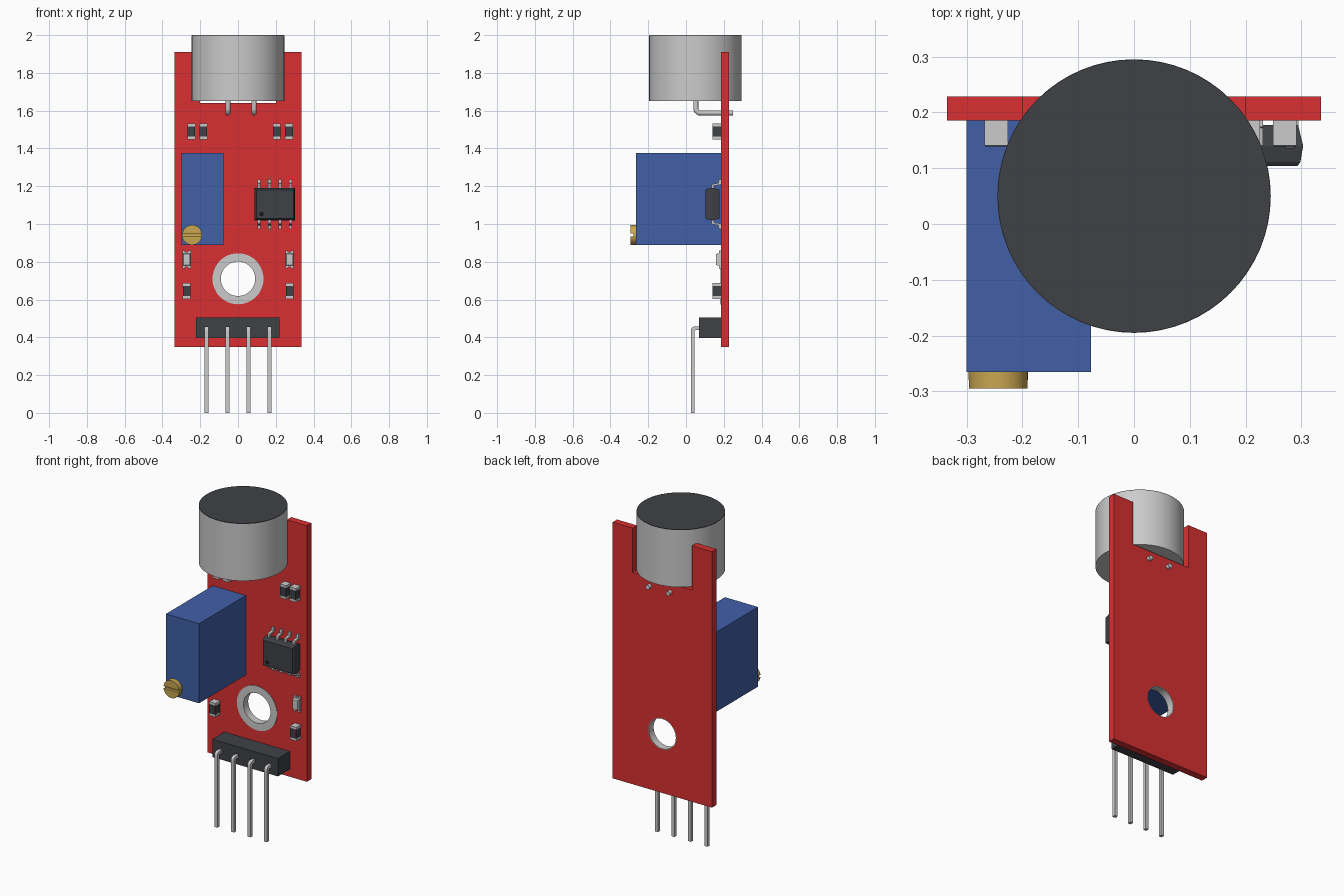
import bpy, bmesh, math
from mathutils import Vector

if "Cube" in bpy.data.objects:
    bpy.data.objects.remove(bpy.data.objects["Cube"])


def material(name, rgb):
    m = bpy.data.materials.new(name)
    m.diffuse_color = (*rgb, 1)
    m.use_nodes = True
    m.node_tree.nodes["Principled BSDF"].inputs["Base Color"].default_value = m.diffuse_color
    return m


RED = material("board_red", (0.70, 0.03, 0.032))
BLUE = material("case_blue", (0.053, 0.115, 0.39))
DARK = material("dark_plastic", (0.05, 0.053, 0.062))
BLACK = material("black", (0.008, 0.008, 0.009))
GOLD = material("brass", (0.58, 0.38, 0.08))
FRONT = 0.185   # y of the board's front face
BACK = 0.228


def finish(name, bm, mat=None, smooth=False):
    bmesh.ops.recalc_face_normals(bm, faces=bm.faces)
    me = bpy.data.meshes.new(name)
    bm.to_mesh(me)
    bm.free()
    ob = bpy.data.objects.new(name, me)
    bpy.context.collection.objects.link(ob)
    if mat:
        me.materials.append(mat)
    if smooth:
        activate(ob)
        bpy.ops.object.shade_smooth_by_angle(angle=math.radians(35))
    return ob


def activate(ob):
    bpy.ops.object.select_all(action='DESELECT')
    ob.select_set(True)
    bpy.context.view_layer.objects.active = ob


def prism(name, pts, axis, lo, hi, mat=None):
    """Extrude a profile: axis 'x' takes (y, z) points, axis 'y' takes (x, z)."""
    bm = bmesh.new()
    place = (lambda p: (lo, *p)) if axis == 'x' else (lambda p: (p[0], lo, p[1]))
    f = bm.faces.new([bm.verts.new(place(p)) for p in pts])
    ext = bmesh.ops.extrude_face_region(bm, geom=[f])
    move = Vector((hi - lo, 0, 0)) if axis == 'x' else Vector((0, hi - lo, 0))
    bmesh.ops.translate(bm, vec=move, verts=[v for v in ext['geom'] if isinstance(v, bmesh.types.BMVert)])
    return finish(name, bm, mat)


def box(name, x0, x1, y0, y1, z0, z1, mat=None):
    return prism(name, [(x0, z0), (x1, z0), (x1, z1), (x0, z1)], 'y', y0, y1, mat)


def rounds(name, x, c, rings, axis, mat=None, n=48, closed=False):
    """Lathe (radius, position) rings about y (c is z) or about z (c is y)."""
    bm = bmesh.new()
    loops = []
    for r, d in rings:
        row = []
        for i in range(n):
            a = 2 * math.pi * i / n
            u, v = x + r * math.cos(a), c + r * math.sin(a)
            row.append(bm.verts.new((u, d, v) if axis == 'y' else (u, v, d)))
        loops.append(row)
    pairs = list(zip(loops, loops[1:]))
    if closed:
        pairs.append((loops[-1], loops[0]))
    else:
        bm.faces.new(loops[0])
        bm.faces.new(loops[-1])
    for a, b in pairs:
        for i in range(n):
            j = (i + 1) % n
            bm.faces.new((a[i], a[j], b[j], b[i]))
    return finish(name, bm, mat, True)


def frustum(name, cx, cz, hx, hz, rings, mat=None):
    """Stack of rectangles along y, each (y, inset)."""
    bm = bmesh.new()
    loops = [[bm.verts.new((cx + sx * (hx - i), y, cz + sz * (hz - i)))
              for sx, sz in ((-1, -1), (1, -1), (1, 1), (-1, 1))] for y, i in rings]
    for a, b in zip(loops, loops[1:]):
        for i in range(4):
            j = (i + 1) % 4
            bm.faces.new((a[i], a[j], b[j], b[i]))
    bm.faces.new(loops[0])
    bm.faces.new(loops[-1])
    return finish(name, bm, mat)


def cut(ob, cutter):
    cutter.hide_render = True
    mod = ob.modifiers.new("cut", 'BOOLEAN')
    mod.operation, mod.solver, mod.object = 'DIFFERENCE', 'EXACT', cutter
    activate(ob)
    bpy.ops.object.modifier_apply(modifier=mod.name)
    bpy.data.objects.remove(cutter)


# circuit board with microphone notch and mounting hole
W, N = 0.335, 0.2
board = prism("circuit_board", [(-W, 0.35), (W, 0.35), (W, 1.91), (N, 1.91), (N, 1.64),
                                (-N, 1.64), (-N, 1.91), (-W, 1.91)], 'y', FRONT, BACK, RED)
cut(board, rounds("hole_cutter", 0, 0.71, [(0.094, 0.1), (0.094, 0.3)], 'y'))
rounds("mounting_hole_ring", 0, 0.71, [(0.091, 0.182), (0.135, 0.182), (0.135, 0.186),
       (0.095, 0.186), (0.095, BACK), (0.091, BACK)], 'y', closed=True)

# microphone capsule, felt top and bent wire legs
rounds("microphone_can", 0, 0.05, [(0.245, 1.65), (0.245, 1.997)], 'z', n=64)
rounds("microphone_felt", 0, 0.05, [(0.2445, 1.996), (0.2445, 2.0)], 'z', DARK, 64)
for k, x in enumerate((-0.053, 0.085)):
    cu = bpy.data.curves.new("microphone_leg", 'CURVE')
    cu.dimensions, cu.bevel_depth, cu.bevel_resolution, cu.use_fill_caps = '3D', 0.014, 3, True
    path = [(0.052, 1.66), (0.052, 1.61), (0.056, 1.597), (0.069, 1.588), (0.25, 1.588)]
    sp = cu.splines.new('POLY')
    sp.points.add(len(path) - 1)
    for p, (y, z) in zip(sp.points, path):
        p.co = (x, y, z, 1)
    leg = bpy.data.objects.new(f"microphone_leg_{k + 1}", cu)
    bpy.context.collection.objects.link(leg)
    activate(leg)
    bpy.ops.object.convert(target='MESH')
    bpy.ops.object.shade_smooth_by_angle(angle=math.radians(50))

# chip resistors: dark body between two metal end caps
for k, (x, z) in enumerate(((-0.247, 1.49), (-0.183, 1.49), (0.205, 1.49), (0.27, 1.49),
                            (-0.272, 0.645), (0.273, 0.645))):
    box(f"resistor_body_{k + 1}", x - 0.02, x + 0.02, 0.139, FRONT, z - 0.027, z + 0.027, DARK)
    for s, tag in ((-1, "lower"), (1, "upper")):
        a, b = sorted((z + s * 0.027, z + s * 0.042))
        box(f"resistor_{tag}_cap_{k + 1}", x - 0.021, x + 0.021, 0.141, FRONT, a, b)

# indicator lights: notched base plate with a tapered lens
for side, x in (("left", -0.272), ("right", 0.273)):
    half = [(0.022, -0.048), (0.022, 0.048), (0.01, 0.048), (0.007, 0.04)]
    pts = half + [(-0.007, 0.04), (-0.01, 0.048), (-0.022, 0.048), (-0.022, -0.048),
                  (-0.01, -0.048), (-0.007, -0.04), (0.007, -0.04), (0.01, -0.048)]
    prism(f"{side}_light_base", [(x + u, 0.812 + v) for u, v in pts], 'y', 0.174, FRONT)
    frustum(f"{side}_light_lens", x, 0.812, 0.021, 0.033, [(0.158, 0.004), (0.175, 0)])

# adjustable resistor: blue case and slotted brass screw
box("trimmer_case", -0.3, -0.077, -0.265, FRONT, 0.89, 1.375, BLUE)
screw = rounds("trimmer_screw", -0.243, 0.942, [(0.053, -0.295), (0.053, -0.262)], 'y', GOLD, 32)
cut(screw, box("slot_cutter", -0.32, -0.17, -0.31, -0.279, 0.935, 0.949))

# eight-legged chip
CX, CZ = 0.195, 1.105
frustum("chip_body", CX, CZ, 0.108, 0.086, [(0.104, 0.01), (0.111, 0.005), (0.14, 0), (0.177, 0.009)], DARK)
rounds("chip_pin_mark", 0.125, 1.053, [(0.012, 0.103), (0.012, 0.108)], 'y', BLACK, 24)
lead = [(0.135, 0.08), (0.135, 0.1), (0.141, 0.107), (0.172, 0.112), (0.174, 0.131),
        (FRONT, 0.131), (FRONT, 0.106), (0.18, 0.102), (0.148, 0.098), (0.147, 0.08)]
for s, row in ((-1, "lower"), (1, "upper")):
    for i in range(4):
        x = CX + (i - 1.5) * 0.056
        prism(f"chip_{row}_lead_{i + 1}", [(y, CZ + s * z) for y, z in lead], 'x', x - 0.008, x + 0.008)

# header block with four bent pins
box("header_block", -0.222, 0.22, 0.07, FRONT, 0.396, 0.505, DARK)
pin = [(0.026, 0), (0.026, 0.436), (0.029, 0.448), (0.036, 0.455), (0.046, 0.458), (0.08, 0.458),
       (0.08, 0.438), (0.05, 0.438), (0.046, 0.434), (0.046, 0)]
for i in range(4):
    x = (i - 1.5) * 0.1115
    prism(f"header_pin_{i + 1}", pin, 'x', x - 0.01, x + 0.01)
